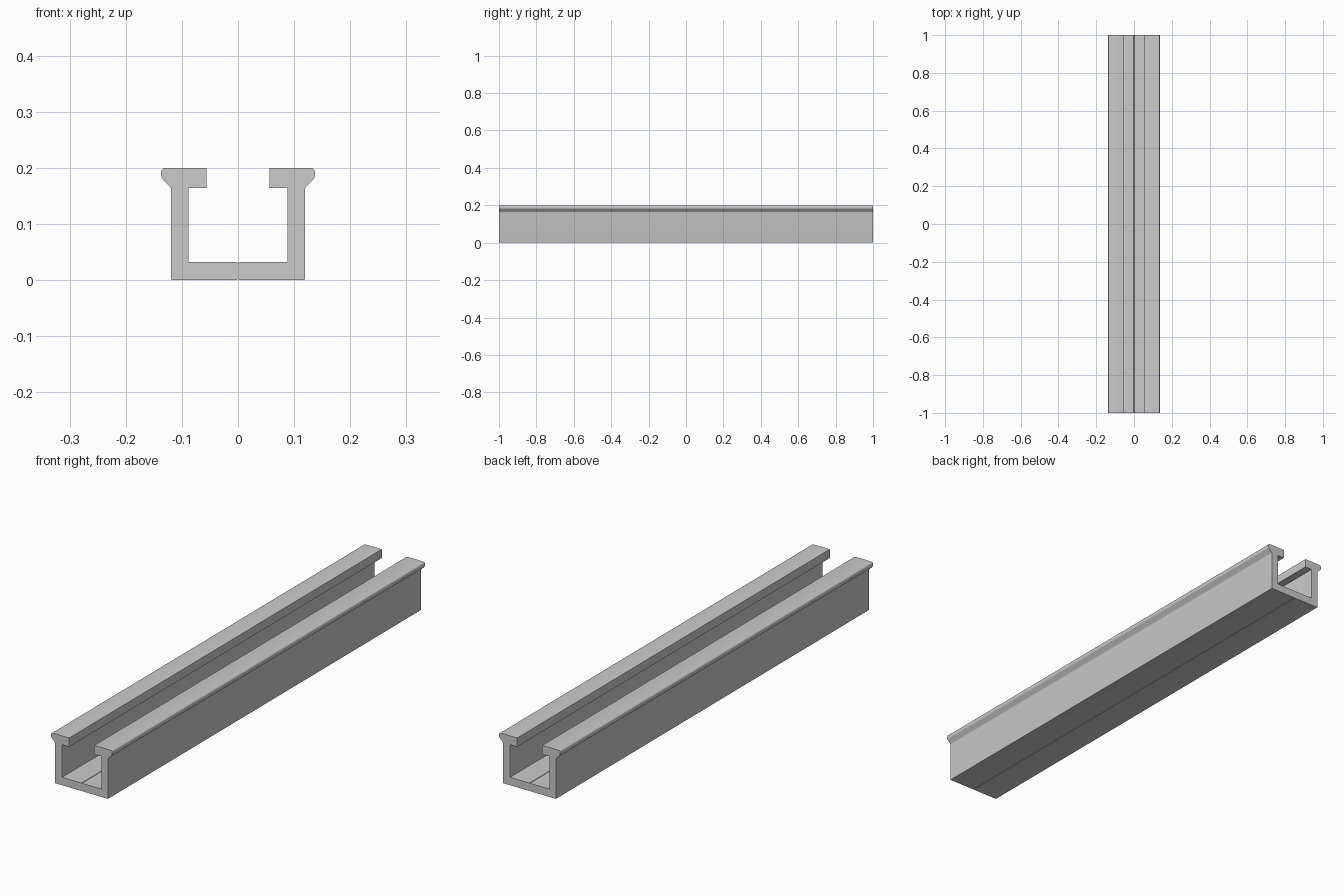
import bpy, bmesh
from mathutils import Vector

if "Cube" in bpy.data.objects:
    bpy.data.objects.remove(bpy.data.objects["Cube"])

# Right half of the channel section: x, z, corner cut length, segments
HALF = [
    (0.0, 0.002, 0, 0),          # seam groove, underside
    (0.002, 0.0, 0, 0),
    (0.119, 0.0, 0.002, 2),      # outer wall
    (0.119, 0.164, 0.003, 2),
    (0.137, 0.182, 0.006, 4),    # flared outer lip
    (0.137, 0.2, 0.009, 5),
    (0.056, 0.2, 0.001, 2),      # inner lip
    (0.056, 0.164, 0.001, 2),
    (0.088, 0.164, 0, 0),        # inner wall
    (0.088, 0.032, 0, 0),        # floor
    (0.002, 0.032, 0, 0),
    (0.0, 0.030, 0, 0),          # seam groove, floor
]


def rounded(points):
    """Replace each corner with a short quadratic curve."""
    out = []
    for i, (x, z, cut, seg) in enumerate(points):
        p = Vector((x, z))
        if not cut:
            out.append(p)
            continue
        a = Vector(points[i - 1][:2])
        b = Vector(points[i + 1][:2])
        a = p + (a - p).normalized() * cut
        b = p + (b - p).normalized() * cut
        for k in range(seg + 1):
            t = k / seg
            out.append(a * (1 - t) ** 2 + p * 2 * t * (1 - t) + b * t * t)
    return out


# Mirror the half section into a closed outline
right = rounded(HALF)
outline = right + [Vector((-p.x, p.y)) for p in reversed(right[1:-1])]

# Extrude the section along y
bm = bmesh.new()
face = bm.faces.new([bm.verts.new((p.x, -1, p.y)) for p in outline])
ext = bmesh.ops.extrude_face_region(bm, geom=[face])
bmesh.ops.translate(bm, vec=(0, 2, 0),
                    verts=[v for v in ext["geom"] if isinstance(v, bmesh.types.BMVert)])
bmesh.ops.recalc_face_normals(bm, faces=bm.faces)
mesh = bpy.data.meshes.new("channel_rail")
bm.to_mesh(mesh)
bm.free()

rail = bpy.data.objects.new("channel_rail", mesh)
bpy.context.collection.objects.link(rail)
bpy.context.view_layer.objects.active = rail
rail.select_set(True)
bpy.ops.object.shade_smooth_by_angle(angle=0.52)
